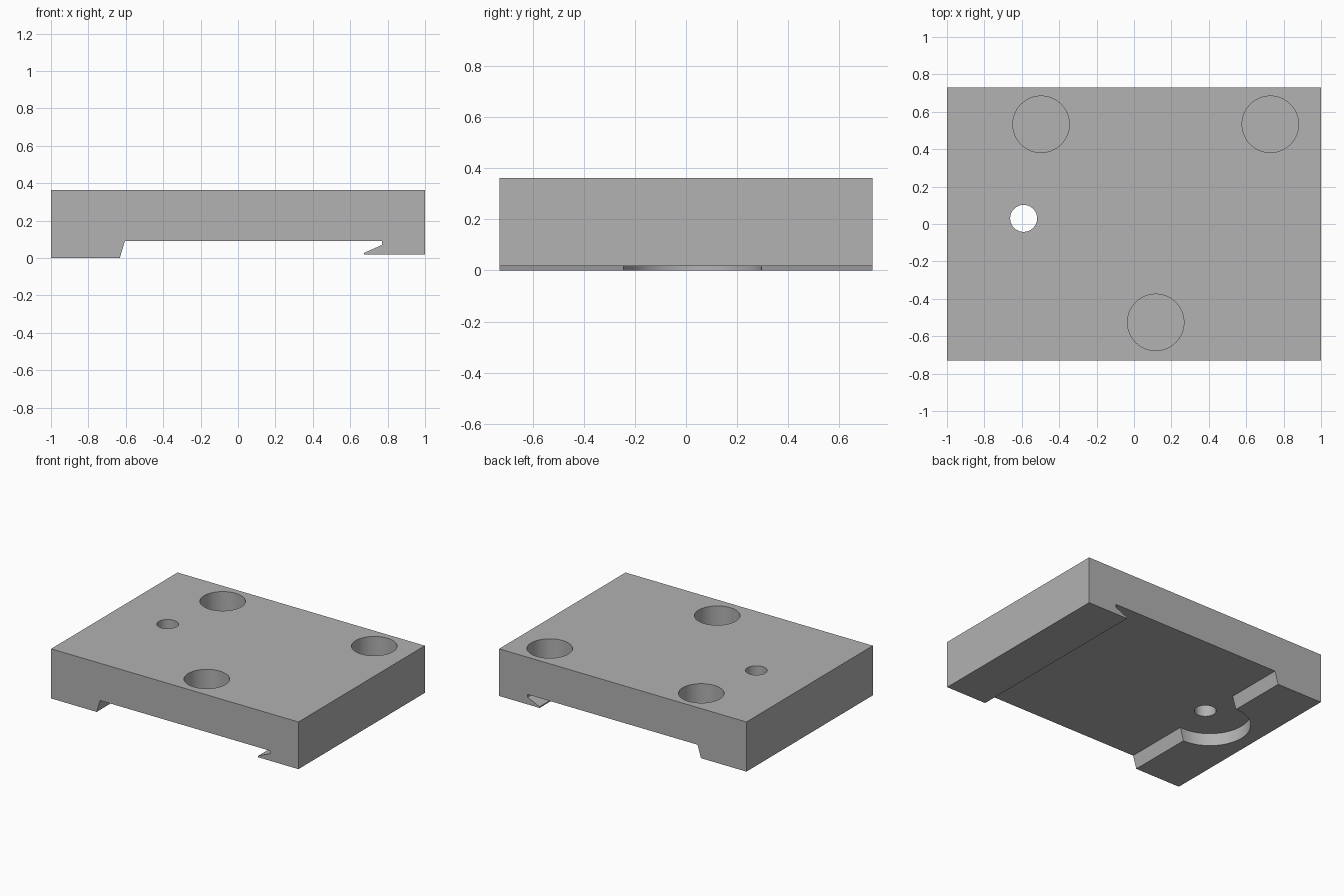
import bpy, bmesh
from mathutils import Matrix

cube = bpy.data.objects.get("Cube")
if cube:
    bpy.data.objects.remove(cube, do_unlink=True)

HALF_DEPTH, TOP, CHANNEL = 0.73, 0.363, 0.091

grey = bpy.data.materials.new("plain grey")
grey.use_nodes = True
colour = (0.445, 0.445, 0.445, 1)
grey.diffuse_color = colour
grey.node_tree.nodes["Principled BSDF"].inputs["Base Color"].default_value = colour


def add_object(name, bm):
    bmesh.ops.recalc_face_normals(bm, faces=bm.faces)
    mesh = bpy.data.meshes.new(name)
    bm.to_mesh(mesh)
    bm.free()
    mesh.materials.append(grey)
    obj = bpy.data.objects.new(name, mesh)
    bpy.context.collection.objects.link(obj)
    return obj


def cut_round(target, name, x, y, radius, low, high):
    """Cut a vertical cylinder out of the target."""
    bm = bmesh.new()
    bmesh.ops.create_cone(bm, cap_ends=True, segments=64, radius1=radius, radius2=radius,
                          depth=high - low,
                          matrix=Matrix.Translation((x, y, (low + high) / 2)))
    cutter = add_object(name, bm)
    cutter.hide_render = True
    mod = target.modifiers.new(name, 'BOOLEAN')
    mod.operation = 'DIFFERENCE'
    mod.solver = 'EXACT'
    mod.object = cutter
    bpy.context.view_layer.objects.active = target
    bpy.ops.object.modifier_apply(modifier=mod.name)
    bpy.data.objects.remove(cutter, do_unlink=True)


# Plate with a sloped foot on one side and a hooked lip on the other
profile = [(-1, 0), (-0.632, 0), (-0.605, CHANNEL), (0.77, CHANNEL), (0.77, 0.07),
           (0.673, 0.027), (0.673, 0.018), (1, 0.018), (1, TOP), (-1, TOP)]
bm = bmesh.new()
face = bm.faces.new([bm.verts.new((x, -HALF_DEPTH, z)) for x, z in profile])
extruded = bmesh.ops.extrude_face_region(bm, geom=[face])["geom"]
bmesh.ops.translate(bm, vec=(0, 2 * HALF_DEPTH, 0),
                    verts=[v for v in extruded if isinstance(v, bmesh.types.BMVert)])
plate = add_object("mounting_plate", bm)

# Round relief in the foot, level with the channel
cut_round(plate, "foot_relief", -0.634, 0.025, 0.27, -0.2, CHANNEL)

# Small through hole
cut_round(plate, "through_hole", -0.59, 0.03, 0.072, -0.2, 0.6)

# Three blind sockets in the top
for x, y in [(-0.497, 0.533), (0.729, 0.533), (0.116, -0.526)]:
    cut_round(plate, "top_socket", x, y, 0.151, 0.15, 0.6)

bpy.ops.object.select_all(action='DESELECT')
plate.select_set(True)
bpy.context.view_layer.objects.active = plate
bpy.ops.object.shade_smooth_by_angle(angle=0.26)
